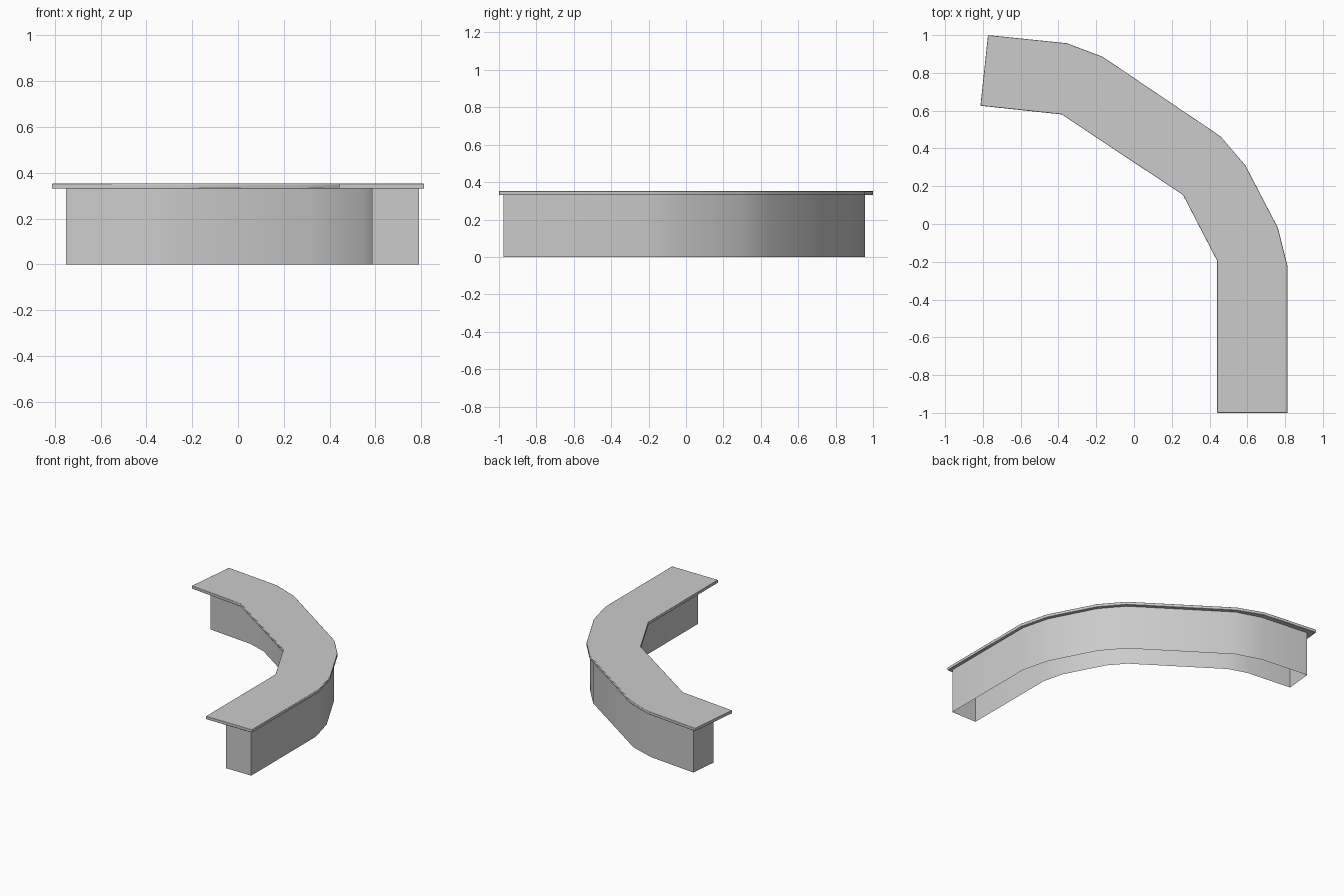
import bpy, bmesh, math
from mathutils import Vector

if "Cube" in bpy.data.objects:
    bpy.data.objects.remove(bpy.data.objects["Cube"])


def offset_line(points, d):
    """Shift an open 2D polyline to its left by d, with mitred corners."""
    pts = [Vector(p) for p in points]
    dirs = [(b - a).normalized() for a, b in zip(pts, pts[1:])]
    norms = [Vector((-t.y, t.x)) for t in dirs]
    result = []
    for i, p in enumerate(pts):
        n1, n2 = norms[max(i - 1, 0)], norms[min(i, len(norms) - 1)]
        result.append(p + (n1 + n2) * d / (1 + n1.dot(n2)))
    return result


def prism(name, outline, z0, z1, capped):
    """Walls around a closed outline, optionally closed above and below."""
    bm = bmesh.new()
    low = [bm.verts.new((p[0], p[1], z0)) for p in outline]
    high = [bm.verts.new((p[0], p[1], z1)) for p in outline]
    n = len(outline)
    for i in range(n):
        j = (i + 1) % n
        bm.faces.new((low[i], low[j], high[j], high[i]))
    if capped:
        bm.faces.new(high)
        bm.faces.new(low[::-1])
    mesh = bpy.data.meshes.new(name)
    bm.to_mesh(mesh)
    bm.free()
    obj = bpy.data.objects.new(name, mesh)
    bpy.context.collection.objects.link(obj)
    return obj


def smooth(obj):
    bpy.ops.object.select_all(action='DESELECT')
    obj.select_set(True)
    bpy.context.view_layer.objects.active = obj
    bpy.ops.object.shade_smooth_by_angle(angle=math.radians(30))


# Countertop: chamfered outer bends, single corners on the inside
top_outer = [(0.813, -1.0), (0.813, -0.225), (0.762, -0.02), (0.59, 0.31),
             (0.457, 0.465), (-0.165, 0.885), (-0.355, 0.957), (-0.773, 1.0)]
top_inner = [(-0.813, 0.626), (-0.382, 0.58), (0.26, 0.153),
             (0.44, -0.195), (0.44, -1.0)]
countertop = prism("countertop", top_outer + top_inner, 0.33, 0.352, True)
bevel = countertop.modifiers.new("edge_round", 'BEVEL')
bevel.width = 0.003
bevel.segments = 2
smooth(countertop)

# Counter base: walls of constant depth, open underneath
base_outer = [(0.79, -0.975), (0.79, -0.227), (0.739, -0.028), (0.57, 0.296),
              (0.44, 0.447), (-0.175, 0.86), (-0.36, 0.92), (-0.73, 0.957)]
base_inner = offset_line(base_outer, 0.205)[::-1]
base = prism("counter_base", base_outer + base_inner, 0.0, 0.331, False)
smooth(base)
